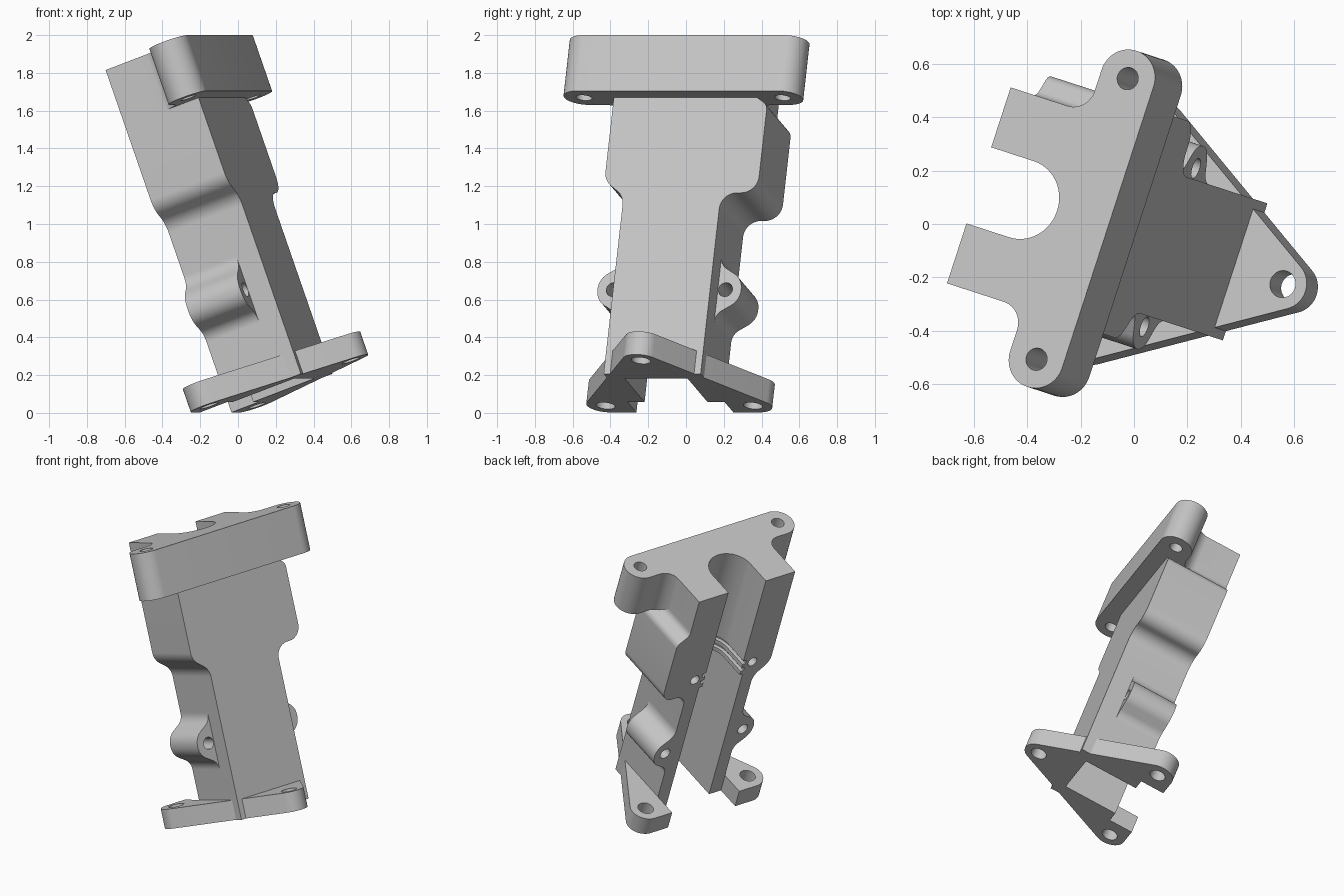
import bpy, bmesh, math
from mathutils import Matrix, Vector, geometry

cube = bpy.data.objects.get("Cube")
if cube:
    bpy.data.objects.remove(cube, do_unlink=True)

grey = bpy.data.materials.new("plain grey")
grey.use_nodes = True
COLOUR = (0.55, 0.55, 0.55, 1)
grey.diffuse_color = COLOUR
grey.node_tree.nodes["Principled BSDF"].inputs["Base Color"].default_value = COLOUR

# The whole bracket leans back and is turned about the vertical
LEAN = Matrix.Rotation(math.radians(-18), 4, 'Z') @ Matrix.Rotation(math.radians(-20), 4, 'Y')
MID = -0.042                      # centre of the bracket across its width
BACK, FRONT = 0.059, 0.495        # depth of the split face and front face
BASE, UNDER, TOP = 0.04, 1.596, 1.91
parts = []


def rounded(points, steps=10):
    """Outline with each corner (x, y, radius) replaced by an arc."""
    out = []
    n = len(points)
    for i, (x, y, r) in enumerate(points):
        p = Vector((x, y))
        if r == 0:
            out.append(p)
            continue
        d1 = (Vector(points[i - 1][:2]) - p).normalized()
        d2 = (Vector(points[(i + 1) % n][:2]) - p).normalized()
        half = d1.angle(d2) / 2
        centre = p + (d1 + d2).normalized() * r / math.sin(half)
        t = r / math.tan(half)
        v1, v2 = p + d1 * t - centre, p + d2 * t - centre
        sweep = v1.angle_signed(v2)
        for k in range(steps + 1):
            out.append(centre + Matrix.Rotation(-sweep * k / steps, 2) @ v1)
    return out


def circle(x, y, r, n=32):
    return [Vector((x + r * math.cos(2 * math.pi * k / n),
                    y + r * math.sin(2 * math.pi * k / n))) for k in range(n)]


def prism(name, outline, axis, lo, hi, part=True):
    """Extrude (across, depth) up the height, or (across, height) along the depth."""
    bm = bmesh.new()
    if axis == 'Z':
        place = lambda p, h: (p.y, p.x, h)
    else:
        place = lambda p, h: (h, p.x, p.y)
    verts = [bm.verts.new(place(p, lo)) for p in outline]
    face = bm.faces.new(verts)
    up = bmesh.ops.extrude_face_region(bm, geom=[face])
    shift = Vector(place(Vector((0, 0)), hi - lo))
    bmesh.ops.translate(bm, vec=shift, verts=[v for v in up["geom"] if isinstance(v, bmesh.types.BMVert)])
    bmesh.ops.remove_doubles(bm, verts=bm.verts, dist=1e-5)
    bmesh.ops.recalc_face_normals(bm, faces=bm.faces)
    mesh = bpy.data.meshes.new(name)
    bm.to_mesh(mesh)
    bm.free()
    mesh.materials.append(grey)
    obj = bpy.data.objects.new(name, mesh)
    bpy.context.collection.objects.link(obj)
    if part:
        parts.append(obj)
    else:
        obj.hide_render = True
    return obj


def cut(obj, *cutters):
    for c in cutters:
        mod = obj.modifiers.new("cut", 'BOOLEAN')
        mod.operation, mod.solver, mod.object = 'DIFFERENCE', 'EXACT', c
    bpy.context.view_layer.update()
    mesh = bpy.data.meshes.new_from_object(obj.evaluated_get(bpy.context.evaluated_depsgraph_get()))
    obj.modifiers.clear()
    obj.data = mesh
    for c in cutters:
        bpy.data.objects.remove(c, do_unlink=True)


def hole(x, y, r, axis, lo, hi):
    return prism("hole", circle(x, y, r), axis, lo, hi, False)


def channel(r, deepest, lo, hi, corner):
    """Cutter open to the back, with optional rounded bottom."""
    return prism("channel", rounded([
        (MID + r, -0.3, 0), (MID + r, deepest, corner),
        (MID - r, deepest, corner), (MID - r, -0.3, 0)], 16), 'Z', lo, hi, False)


# Top flange with two ears, joined to the legs by fillets
half = []
for s in (1, -1):
    side = [(MID + s * 0.15, BACK, 0), (MID + s * 0.386, BACK, 0),
            (MID + s * 0.386, 0.382, 0.085), (MID + s * 0.662, 0.382, 0.108),
            (MID + s * 0.662, 0.60, 0.108)]
    half.append(side)
bore = [(MID - 0.15, 0.387, 0.149), (MID + 0.15, 0.387, 0.149)]
flange = prism("top_flange", rounded(half[0] + half[1][::-1] + bore, 14), 'Z', UNDER, TOP)
cut(flange, *[hole(MID + s * 0.553, 0.492, 0.042, 'Z', 1.5, 2) for s in (1, -1)])

# Main body: wide above, narrow below, with a bulge on one side
body = prism("main_body", rounded([
    (-0.312, BASE, 0), (0.228, BASE, 0),
    (0.228, 1.06, 0.09), (0.43, 1.06, 0.09),
    (0.43, 1.555, 0.05), (0.344, 1.615, 0.05),
    (0.344, 1.70, 0), (-0.428, 1.70, 0),
    (-0.428, 1.13, 0.1), (-0.312, 1.04, 0.1)]), 'X', BACK, FRONT)
cut(body,
    channel(0.15, 0.387, 1.05, 1.8, 0.149),
    channel(0.175, 0.425, -0.1, 1.09, 0),
    channel(0.175, 0.412, 1.12, 1.15, 0.174),
    channel(0.175, 0.412, 1.18, 1.21, 0.174),
    *[hole(MID + s * 0.232, 1.175, 0.035, 'X', -0.1, 0.3) for s in (1, -1)])

# Screw lugs on both sides of the lower body
for s, name in ((1, "lug_back"), (-1, "lug_front")):
    lug = prism(name, rounded([
        (MID + s * a, h, r) for a, h, r in (
            (0.25, 0.37, 0), (0.27, 0.37, 0), (0.27, 0.42, 0.08), (0.40, 0.50, 0.1),
            (0.40, 0.62, 0.1), (0.27, 0.70, 0.08), (0.27, 0.75, 0), (0.25, 0.75, 0))]),
        'X', BACK, 0.37)
    cut(lug, hole(MID + s * 0.312, 0.56, 0.039, 'X', 0, 0.5))

# Three-point foot plate, open to the back between the legs
feet = [(MID, 0.70, 0.095), (MID + 0.41, 0, 0.103), (MID - 0.41, 0, 0.103)]
dots = [p for f in feet for p in circle(*f, n=48)]
hull = [dots[i] for i in geometry.convex_hull_2d(dots)]
foot = prism("foot_plate", hull, 'Z', BASE, 0.17)
cut(foot, channel(0.175, 0.425, -0.1, 0.3, 0), channel(0.27, BACK, -0.1, 0.3, 0),
    *[hole(x, y, 0.051, 'Z', -0.1, 0.3) for x, y, r in feet])

# Lean every part and shade the round faces smoothly
bpy.ops.object.select_all(action='DESELECT')
for obj in parts:
    obj.data.transform(LEAN)
    obj.select_set(True)
bpy.context.view_layer.objects.active = body
bpy.ops.object.shade_smooth_by_angle(angle=math.radians(30))
